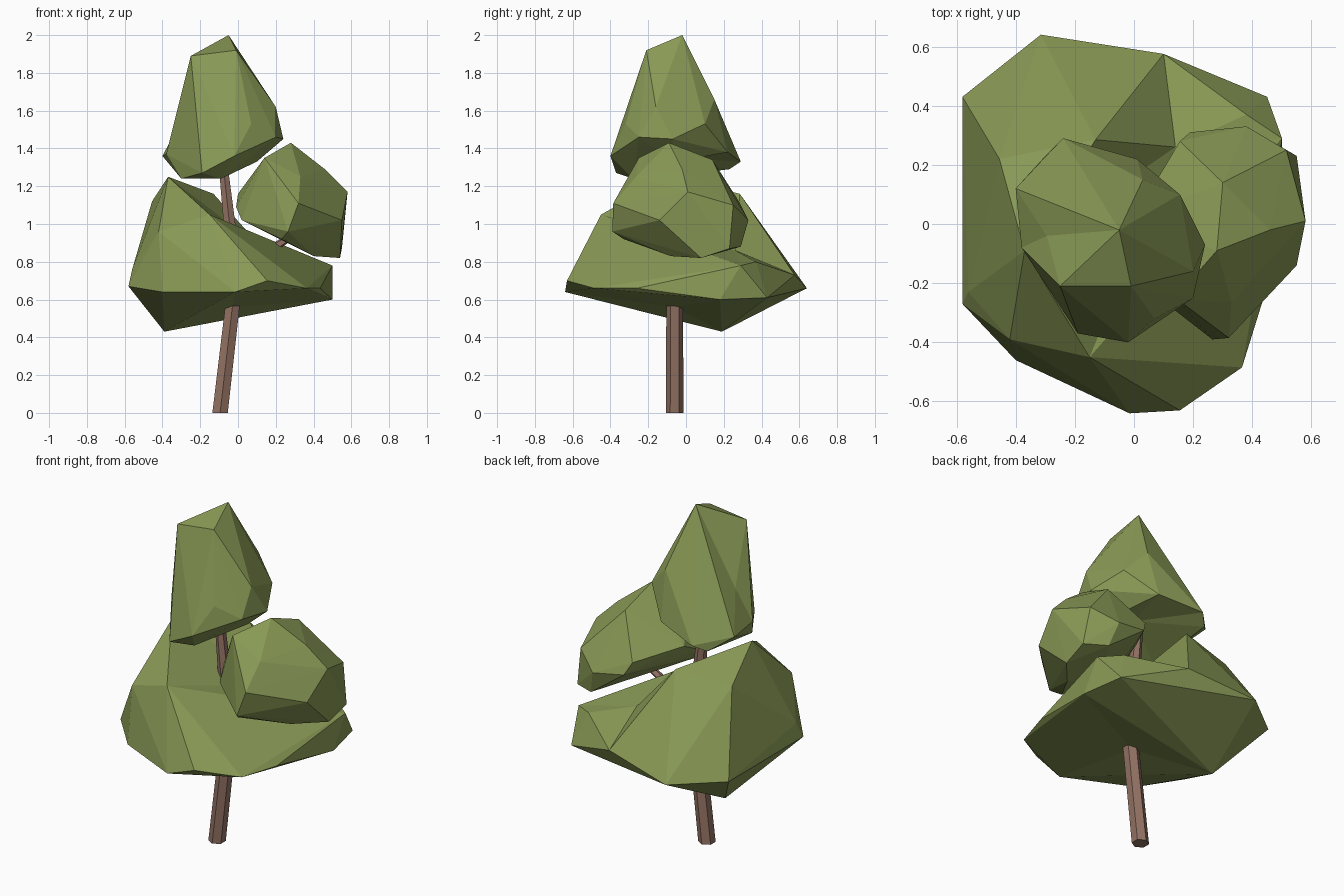
import bpy, bmesh, math
from mathutils import Vector

if "Cube" in bpy.data.objects:
    bpy.data.objects.remove(bpy.data.objects["Cube"])


def material(name, rgb):
    m = bpy.data.materials.new(name)
    m.diffuse_color = (*rgb, 1)
    m.use_nodes = True
    m.node_tree.nodes["Principled BSDF"].inputs["Base Color"].default_value = m.diffuse_color
    return m


LEAF = material("leaf green", (0.25, 0.32, 0.092))
BARK = material("bark brown", (0.29, 0.168, 0.125))


def finish(name, bm, mat):
    bmesh.ops.recalc_face_normals(bm, faces=bm.faces)
    me = bpy.data.meshes.new(name)
    bm.to_mesh(me)
    bm.free()
    me.materials.append(mat)
    ob = bpy.data.objects.new(name, me)
    bpy.context.collection.objects.link(ob)
    return ob


def dent(bm, eye, point):
    """Push the faces seen from a spot just outside in to one new corner."""
    bm.normal_update()
    eye = Vector(eye)
    seen = [f for f in bm.faces if (eye - f.verts[0].co).dot(f.normal) > 0.001]
    if not seen:
        return
    bmesh.ops.delete(bm, geom=seen, context='FACES')
    rim = [e for e in bm.edges if e.is_boundary]
    tip = bm.verts.new(point)
    for e in rim:
        loop = e.link_loops[0]
        bm.faces.new((loop.link_loop_next.vert, loop.vert, tip))


def clump(name, corners, dents=()):
    """Faceted foliage: the hull stretched over a few corner points."""
    bm = bmesh.new()
    verts = [bm.verts.new(c) for c in corners]
    bmesh.ops.convex_hull(bm, input=verts)
    loose = [v for v in bm.verts if not v.link_faces]
    bmesh.ops.delete(bm, geom=loose, context='VERTS')
    bmesh.ops.recalc_face_normals(bm, faces=bm.faces)
    for eye, point in dents:
        dent(bm, eye, point)
    return finish(name, bm, LEAF)


def limb(name, path, sides):
    """Tapered prism through (x, y, z, radius) stations."""
    bm = bmesh.new()
    axis = Vector(path[-1][:3]) - Vector(path[0][:3])
    steep = axis.z > 0.8 * axis.length
    u = Vector((1, 0, 0)) if steep else axis.cross(Vector((0, 0, 1))).normalized()
    w = Vector((0, 1, 0)) if steep else axis.cross(u).normalized()
    rings = []
    for x, y, z, r in path:
        ring = []
        for i in range(sides):
            a = 2 * math.pi * (i + 0.5) / sides
            ring.append(bm.verts.new(Vector((x, y, z)) + r * (u * math.cos(a) + w * math.sin(a))))
        rings.append(ring)
    for a, b in zip(rings, rings[1:]):
        for i in range(sides):
            j = (i + 1) % sides
            bm.faces.new((a[i], a[j], b[j], b[i]))
    bm.faces.new(rings[0])
    bm.faces.new(rings[-1])
    return finish(name, bm, BARK)


# Trunk with a slight bend, and the side branch
limb("trunk", [(-0.095, -0.06, 0, 0.047), (-0.008, -0.06, 0.75, 0.043),
               (-0.045, -0.06, 1.0, 0.036), (-0.09, -0.06, 1.42, 0.024)], 6)
limb("branch", [(-0.012, -0.06, 0.75, 0.03), (0.34, -0.06, 0.97, 0.018)], 5)

# Wide lower foliage, with a valley at the back right and a hollow underneath
clump("lower_foliage", [
    (-0.37, -0.09, 1.25), (-0.455, 0.22, 1.12), (-0.13, 0.285, 1.16),
    (-0.15, -0.45, 1.05), (-0.42, -0.39, 0.96),
    (-0.58, 0.43, 0.67), (-0.58, -0.27, 0.67), (-0.56, -0.23, 0.76),
    (-0.315, 0.64, 0.66), (0.10, 0.575, 0.73), (0.45, 0.43, 0.61),
    (0.38, 0.37, 0.80), (0.50, 0.29, 0.78), (0.50, 0.18, 0.60),
    (0.435, -0.26, 0.66), (0.365, -0.485, 0.66), (0.155, -0.63, 0.70),
    (-0.015, -0.64, 0.64), (-0.40, -0.46, 0.64), (-0.39, 0.19, 0.43)],
    [((0.19, 0.31, 0.985), (0.14, 0.26, 0.86)),
     ((-0.03, -0.06, 0.50), (-0.03, -0.06, 0.56))])

# Round side foliage on the branch
clump("side_foliage", [
    (0.28, -0.09, 1.43), (0.30, 0.14, 1.34), (0.14, -0.25, 1.35),
    (0.33, -0.265, 1.25), (0.46, -0.02, 1.29), (0.58, 0.01, 1.17),
    (0.38, 0.33, 1.02), (0.55, 0.23, 0.87), (0.515, 0.25, 1.10),
    (0.55, -0.14, 1.02), (0.54, 0.08, 0.82), (0.40, -0.08, 0.83),
    (0.42, 0.29, 0.88), (0.32, -0.385, 1.11), (0.265, -0.39, 0.96),
    (0.23, -0.33, 0.92), (-0.01, -0.12, 1.09), (0.0, 0.02, 1.16),
    (0.02, -0.2, 1.02), (0.155, 0.28, 1.12), (0.19, 0.31, 1.05)])

# Tall crown foliage, pinched on the left and hollow underneath
clump("crown_foliage", [
    (-0.05, -0.02, 2.0), (-0.25, -0.21, 1.89), (-0.01, -0.21, 1.92),
    (-0.40, 0.12, 1.36), (-0.38, -0.08, 1.37),
    (-0.30, -0.19, 1.24), (-0.19, -0.37, 1.27), (-0.02, -0.40, 1.36),
    (-0.09, -0.28, 1.24), (0.07, -0.32, 1.53), (0.20, -0.25, 1.46),
    (0.20, -0.16, 1.62), (0.24, -0.07, 1.45), (0.155, 0.10, 1.53),
    (0.03, 0.15, 1.66), (0.01, 0.22, 1.38), (-0.24, 0.29, 1.33),
    (-0.30, 0.23, 1.29), (0.10, -0.05, 1.33)],
    [((-0.35, -0.02, 1.57), (-0.295, -0.04, 1.56)),
     ((-0.06, -0.05, 1.25), (-0.04, -0.05, 1.35))])
